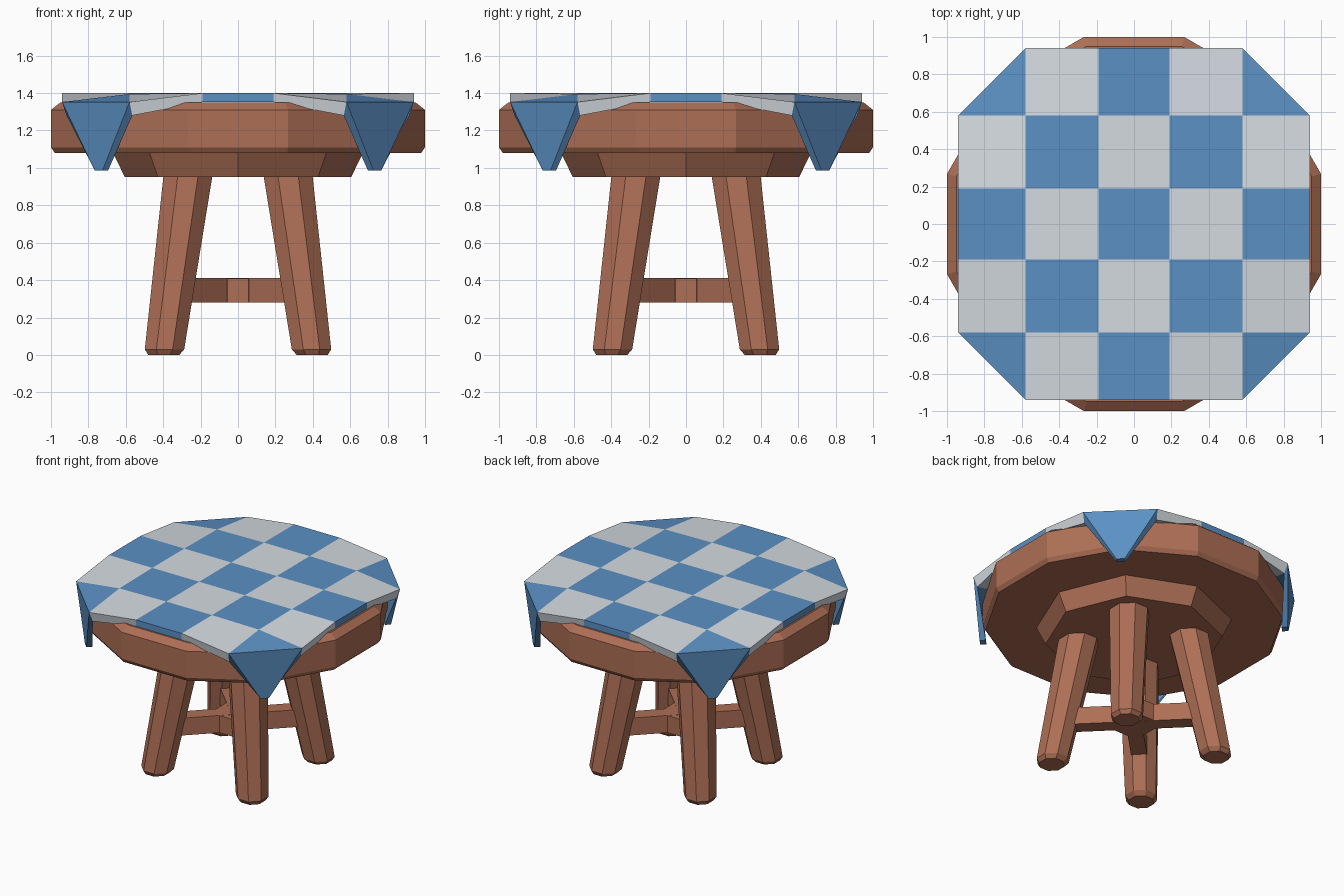
import bpy, bmesh, math
from mathutils import Vector

if "Cube" in bpy.data.objects:
    bpy.data.objects.remove(bpy.data.objects["Cube"])


def material(name, rgb):
    m = bpy.data.materials.new(name)
    m.diffuse_color = (*rgb, 1)
    m.use_nodes = True
    m.node_tree.nodes["Principled BSDF"].inputs["Base Color"].default_value = m.diffuse_color
    return m


wood = material("warm wood", (0.42, 0.158, 0.092))
white = material("cloth white", (0.66, 0.71, 0.75))
blue = material("cloth blue", (0.105, 0.28, 0.55))


def finish(name, bm, mats):
    bmesh.ops.recalc_face_normals(bm, faces=bm.faces)
    me = bpy.data.meshes.new(name)
    bm.to_mesh(me)
    bm.free()
    for m in mats:
        me.materials.append(m)
    ob = bpy.data.objects.new(name, me)
    bpy.context.collection.objects.link(ob)
    return ob


def stack(name, sides, rings, phase):
    """Closed solid through polygon rings given as (radius, z, centre x, centre y)."""
    bm = bmesh.new()
    loops = []
    for r, z, cx, cy in rings:
        loops.append([bm.verts.new((cx + r * math.cos(phase + math.tau * i / sides),
                                    cy + r * math.sin(phase + math.tau * i / sides), z))
                      for i in range(sides)])
    for a, b in zip(loops, loops[1:]):
        for i in range(sides):
            j = (i + 1) % sides
            bm.faces.new((a[i], a[j], b[j], b[i]))
    bm.faces.new(loops[0])
    bm.faces.new(loops[-1])
    return finish(name, bm, [wood])


# Twelve-sided table top with chamfered rims
k = 1 / math.cos(math.radians(15))
stack("table_top", 12, [(0.98 * k, 1.08, 0, 0), (k, 1.11, 0, 0),
                        (k, 1.31, 0, 0), (0.95 * k, 1.35, 0, 0)], math.radians(15))

# Tapered eight-sided apron
stack("apron", 8, [(0.605, 0.95, 0, 0), (0.67, 1.085, 0, 0)], 0)

# Four splayed legs with chamfered feet
for sx, side in ((-1, "left"), (1, "right")):
    for sy, end in ((-1, "front"), (1, "back")):
        rings = []
        for r, z in ((0.09, 0), (0.114, 0.03), (0.142, 0.97)):
            c = 0.397 - 0.135 * z
            rings.append((r, z, sx * c, sy * c))
        stack(f"{end}_{side}_leg", 8, rings, math.radians(22.5))

# Crossed stretchers and their octagonal hub
for n, angle in (("first", 45), ("second", 135)):
    bm = bmesh.new()
    bmesh.ops.create_cube(bm, size=1)
    bmesh.ops.scale(bm, vec=(0.92, 0.11, 0.13), verts=bm.verts)
    ob = finish(f"{n}_stretcher", bm, [wood])
    ob.location.z = 0.345
    ob.rotation_euler.z = math.radians(angle)
stack("stretcher_hub", 8, [(0.15, 0.281, 0, 0), (0.15, 0.409, 0, 0)], math.radians(22.5))

# Checked cloth: five by five cells, corner cells folded down over the rim
GRID = (-0.94, -0.58, -0.19, 0.19, 0.58, 0.94)


def cloth_node(i, j):
    """Upper and lower point of the cloth at a grid node."""
    x, y = GRID[i], GRID[j]
    outer = (i in (0, 5)) + (j in (0, 5))
    inner = (i in (1, 4)) + (j in (1, 4))
    if outer == 1 and inner == 1:
        return Vector((x, y, 1.352)), Vector((x * 0.975, y * 0.975, 1.28))
    z = 1.395 if inner == 2 else 1.4
    return Vector((x, y, z)), Vector((x, y, 1.352))


points, faces = {}, []
for i in range(6):
    for j in range(6):
        points[i, j] = cloth_node(i, j)
for i in range(5):
    for j in range(5):
        tint = (i + j + 1) % 2
        ring = [(i, j), (i + 1, j), (i + 1, j + 1), (i, j + 1)]
        corner = [p for p in ring if p[0] in (0, 5) and p[1] in (0, 5)]
        if not corner:
            faces.append((ring, tint))
            continue
        # Start the ring at the outer corner, then replace it by a hanging flap
        c = ring.index(corner[0])
        tip, a, inside, b = ring[c:] + ring[:c]
        del points[tip]
        sx, sy = (1 if n else -1 for n in tip)
        hem = []
        for edge in (b, a):
            along_x = edge[0] == tip[0]
            x, y = (0.765, 0.725) if along_x else (0.725, 0.765)
            key = (tip, edge)
            points[key] = (Vector((sx * x, sy * y, 0.985)),
                           Vector((sx * (x - 0.03), sy * (y - 0.03), 0.985)))
            hem.append(key)
        faces.append(([a, inside, b], tint))
        faces.append(([b, hem[0], hem[1], a], tint))

bm = bmesh.new()
top = {key: bm.verts.new(p[0]) for key, p in points.items()}
low = {key: bm.verts.new(p[1]) for key, p in points.items()}
directed = {(r[n], r[(n + 1) % len(r)]) for r, _ in faces for n in range(len(r))}
for ring, tint in faces:
    made = [bm.faces.new([top[p] for p in ring]),
            bm.faces.new([low[p] for p in reversed(ring)])]
    for n, p in enumerate(ring):
        q = ring[(n + 1) % len(ring)]
        if (q, p) not in directed:
            made.append(bm.faces.new((top[q], top[p], low[p], low[q])))
    for f in made:
        f.material_index = tint
finish("checked_cloth", bm, [white, blue])
